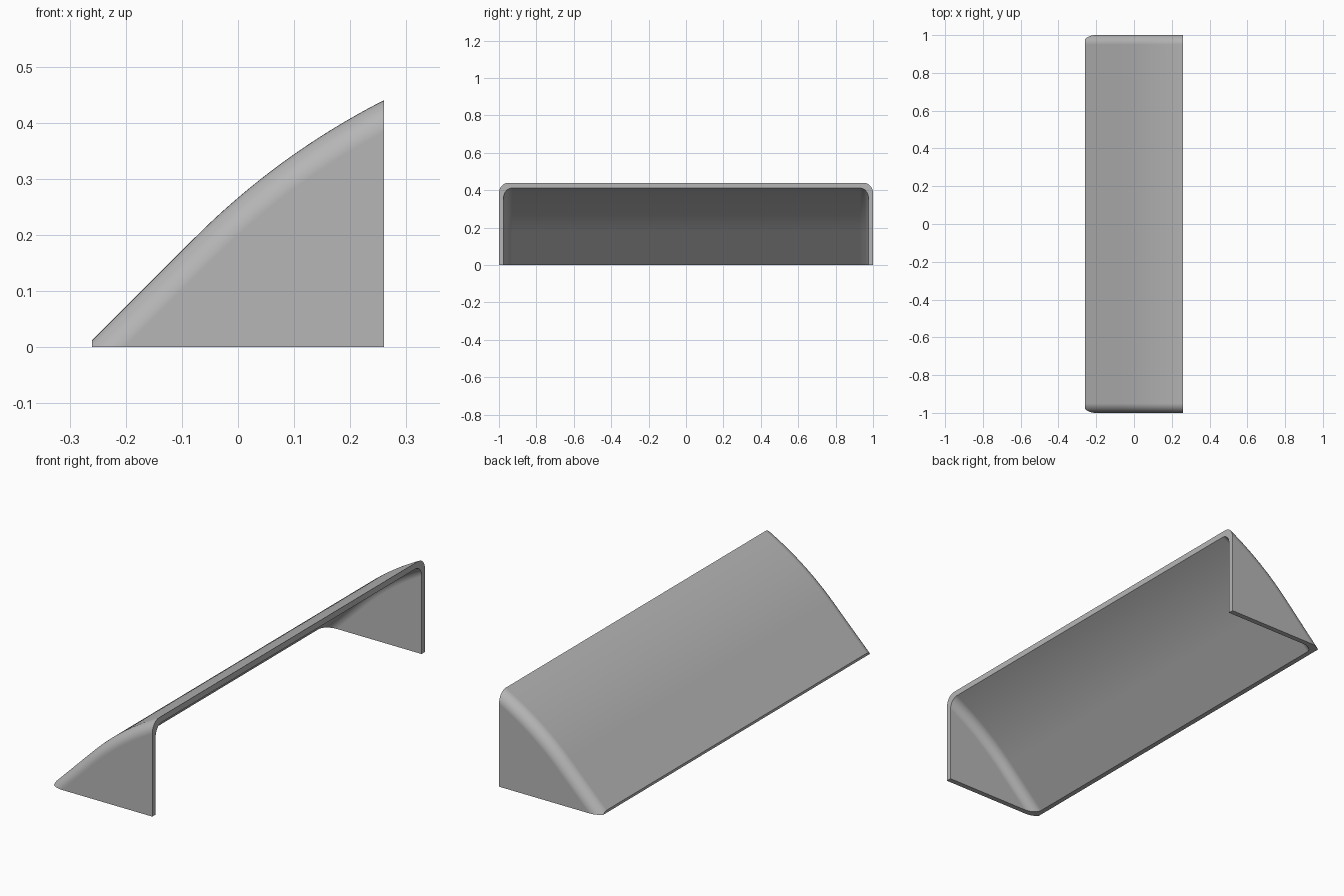
import bpy, bmesh, math
from mathutils import Vector

cube = bpy.data.objects.get("Cube")
if cube:
    bpy.data.objects.remove(cube, do_unlink=True)

HALF_X, HALF_Y, WALL = 0.26, 1.0, 0.025
T0, T1, RADIUS = math.radians(45), math.radians(22), 1.329   # slope angles and arc radius
CX, CZ = 0.8633, -0.7441                                     # arc centre

grey = bpy.data.materials.new("plain grey")
grey.use_nodes = True
grey.diffuse_color = (0.47, 0.47, 0.47, 1)
grey.node_tree.nodes["Principled BSDF"].inputs["Base Color"].default_value = (0.47, 0.47, 0.47, 1)


def section(offset):
    """Sloping straight run followed by an arc, moved inward, closed well below the floor."""
    angles = [T0 + (T1 - T0) * i / 24 for i in range(25)]
    r = RADIUS - offset
    pts = [(CX - r * math.sin(t), CZ + r * math.cos(t)) for t in angles]
    run = 0.33
    pts.insert(0, (pts[0][0] - run, pts[0][1] - run))
    return pts + [(pts[-1][0], -0.4), (pts[0][0], -0.4)]


def rounded_wedge(name, inset, fillet, trim):
    """Stack sections along y, with the sloping edge rounded at both ends."""
    steps = 10
    arc = [math.pi / 2 * i / steps for i in range(steps + 1)]
    half = [(inset + fillet * (1 - math.cos(a)),
             HALF_Y - inset - fillet * (1 - math.sin(a))) for a in arc]
    stations = [(o, -y) for o, y in reversed(half)] + half
    bm = bmesh.new()
    rings = [[bm.verts.new((x, y, z)) for x, z in section(o)] for o, y in stations]
    n = len(rings[0])
    for a, b in zip(rings, rings[1:]):
        for i in range(n):
            j = (i + 1) % n
            bm.faces.new((a[i], a[j], b[j], b[i]))
    bm.faces.new(rings[0])
    bm.faces.new(rings[-1][::-1])
    if trim:
        # Cut flat at the floor, the open side and the thin lower lip
        for co, no in (((0, 0, 0), (0, 0, -1)), ((HALF_X, 0, 0), (1, 0, 0)),
                       ((-HALF_X, 0, 0), (-1, 0, 0))):
            bmesh.ops.bisect_plane(bm, geom=bm.verts[:] + bm.edges[:] + bm.faces[:],
                                   plane_co=Vector(co), plane_no=Vector(no), clear_outer=True)
            rim = [e for e in bm.edges if e.is_boundary]
            bmesh.ops.holes_fill(bm, edges=rim, sides=0)
    bmesh.ops.recalc_face_normals(bm, faces=bm.faces[:])
    mesh = bpy.data.meshes.new(name)
    bm.to_mesh(mesh)
    bm.free()
    mesh.materials.append(grey)
    ob = bpy.data.objects.new(name, mesh)
    bpy.context.collection.objects.link(ob)
    return ob


# Curved cover hollowed out by a smaller wedge
cover = rounded_wedge("curved_cover", 0.0, 0.05, True)
hollow = rounded_wedge("hollow_cutter", WALL, 0.045, False)
hollow.hide_render = True

cut = cover.modifiers.new("hollow", 'BOOLEAN')
cut.operation, cut.solver, cut.object = 'DIFFERENCE', 'EXACT', hollow
for ob in bpy.context.selected_objects:
    ob.select_set(False)
bpy.context.view_layer.objects.active = cover
cover.select_set(True)
bpy.ops.object.modifier_apply(modifier=cut.name)
bpy.data.objects.remove(hollow, do_unlink=True)

# Smooth fillets with crisp rims
bpy.ops.object.shade_smooth_by_angle(angle=math.radians(30))
flat = cover.modifiers.new("flat_walls", 'WEIGHTED_NORMAL')
flat.keep_sharp = True
